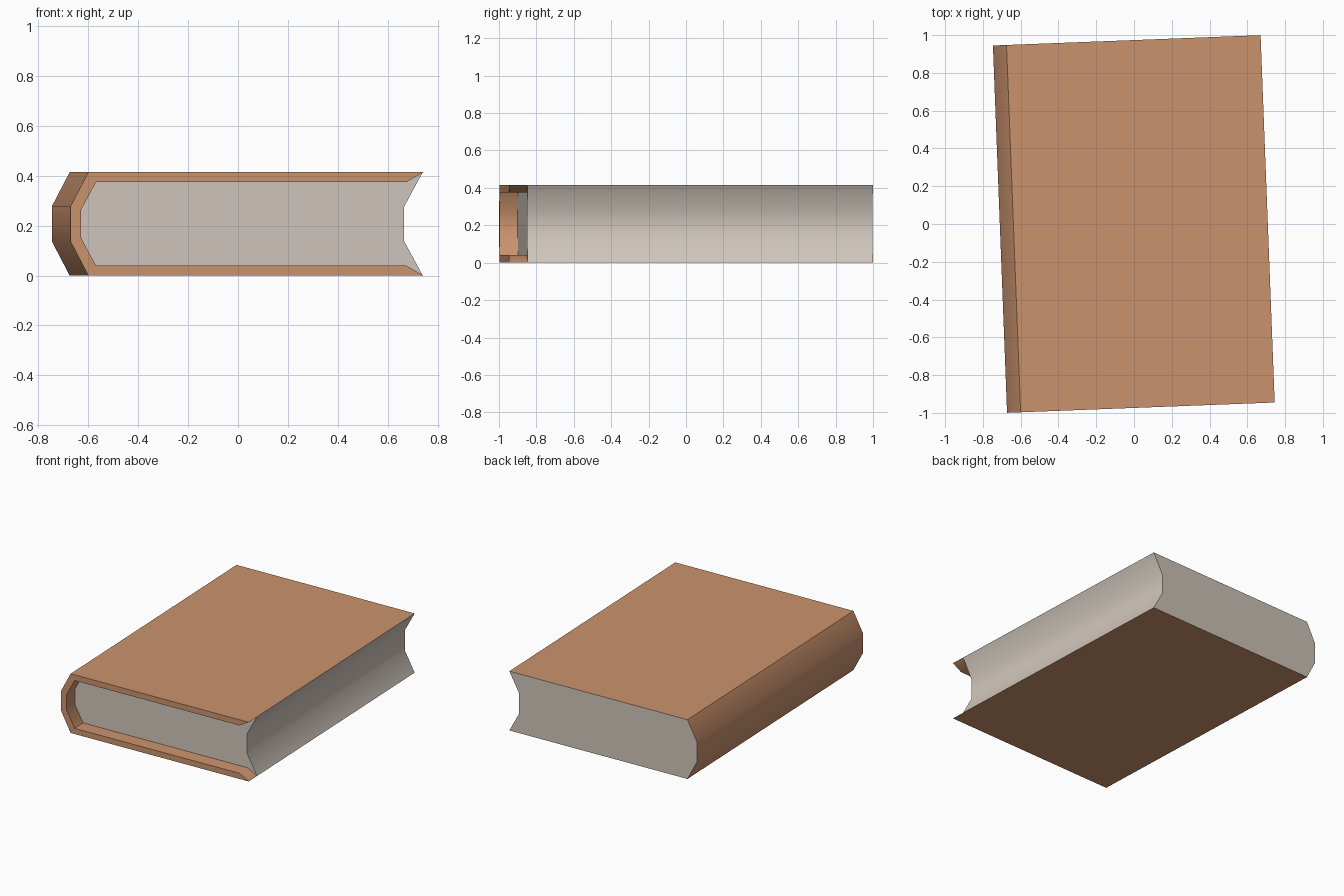
import bpy, bmesh, math

if "Cube" in bpy.data.objects:
    bpy.data.objects.remove(bpy.data.objects["Cube"])

TURN = math.radians(2.2)          # the book lies slightly turned
FRONT, RECESS, BACK = -0.973, -0.875, 0.973
H = 0.415


def mirrored(upper):
    """Continue an upper half profile with its reflection about mid height."""
    return upper + [(x, H - z) for x, z in reversed(upper)]


# Profiles (x, z), anticlockwise seen from the front
outer = mirrored([(0.708, H), (-0.638, H), (-0.71, 0.277)])
inner = mirrored([(0.708, H), (0.638, 0.375), (-0.607, 0.375), (-0.667, 0.264)])
fore_edge = [(0.708, 0.0), (0.633, 0.138), (0.633, 0.277), (0.708, H)]


def flat(bm, profile, y):
    bm.faces.new([bm.verts.new((x, y, z)) for x, z in profile])


def strip(bm, profile, y0, y1):
    for (ax, az), (bx, bz) in zip(profile, profile[1:]):
        corners = [(ax, y0, az), (ax, y1, az), (bx, y1, bz), (bx, y0, bz)]
        bm.faces.new([bm.verts.new(c) for c in corners])


def finish(bm, name, mat):
    bmesh.ops.remove_doubles(bm, verts=bm.verts[:], dist=0.0001)
    for f in bm.faces:
        f.smooth = True
    for e in bm.edges:            # rounded spine and fore edge, crisp corners
        e.smooth = len(e.link_faces) == 2 and e.calc_face_angle() < math.radians(30)
    mesh = bpy.data.meshes.new(name)
    bm.to_mesh(mesh)
    bm.free()
    mesh.materials.append(mat)
    ob = bpy.data.objects.new(name, mesh)
    ob.rotation_euler.z = TURN
    bpy.context.collection.objects.link(ob)


def material(name, rgb):
    m = bpy.data.materials.new(name)
    m.diffuse_color = (*rgb, 1.0)
    m.use_nodes = True
    m.node_tree.nodes["Principled BSDF"].inputs["Base Color"].default_value = m.diffuse_color
    return m


leather = material("tan_cover", (0.60, 0.29, 0.155))
paper = material("grey_paper", (0.63, 0.565, 0.50))

# Cover: boards and spine, front rim, and inside of the overhanging lip
bm = bmesh.new()
strip(bm, outer, FRONT, BACK)
flat(bm, outer + inner[-2:0:-1], FRONT)
strip(bm, inner[::-1], FRONT, RECESS)
finish(bm, "cover", leather)

# Pages: recessed front, hollow fore edge, flush back end
bm = bmesh.new()
flat(bm, inner + fore_edge[1:3], RECESS)
strip(bm, fore_edge, RECESS, BACK)
flat(bm, (outer + fore_edge[1:3])[::-1], BACK)
finish(bm, "pages", paper)
